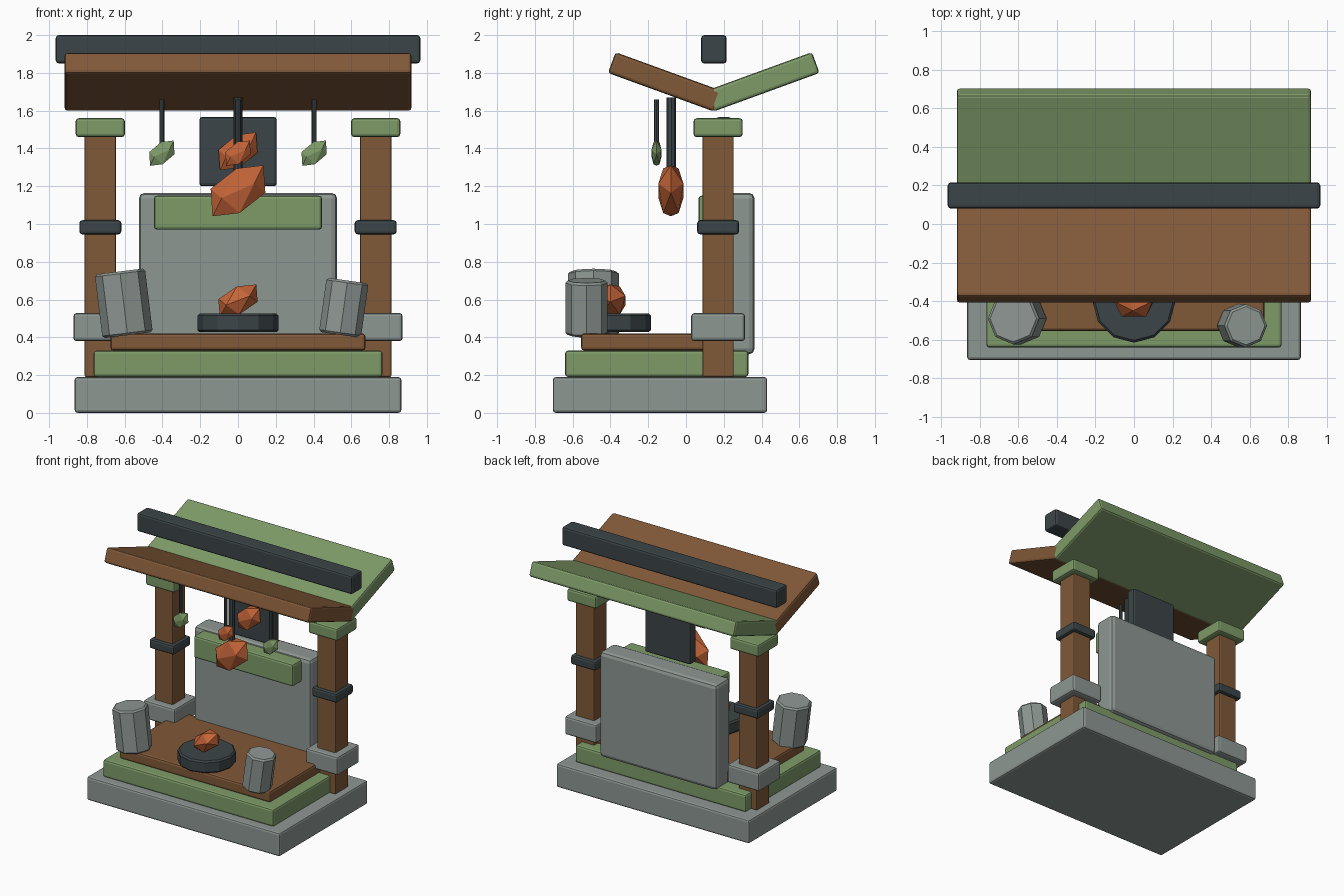
import bpy, bmesh
from math import radians
from mathutils import Matrix

if "Cube" in bpy.data.objects:
    bpy.data.objects.remove(bpy.data.objects["Cube"])


def material(name, rgb):
    m = bpy.data.materials.new(name)
    m.diffuse_color = (*rgb, 1)
    m.use_nodes = True
    m.node_tree.nodes["Principled BSDF"].inputs["Base Color"].default_value = m.diffuse_color
    return m


STONE = material("stone", (0.27, 0.31, 0.29))
GREEN = material("green_paint", (0.21, 0.33, 0.14))
WOOD = material("wood", (0.22, 0.10, 0.04))
DARK = material("dark_iron", (0.045, 0.06, 0.065))
EMBER = material("ember", (0.56, 0.13, 0.04))


def finish(name, bm, mat, loc, tilt=(0, 0, 0), bevel=0, segments=2):
    me = bpy.data.meshes.new(name)
    bm.to_mesh(me)
    bm.free()
    ob = bpy.data.objects.new(name, me)
    bpy.context.collection.objects.link(ob)
    me.materials.append(mat)
    ob.location = loc
    ob.rotation_euler = [radians(a) for a in tilt]
    if bevel:
        mod = ob.modifiers.new("bevel", 'BEVEL')
        mod.width = bevel
        mod.segments = segments
        mod.limit_method = 'ANGLE'
        mod.angle_limit = radians(50)
    return ob


def block(name, mat, size, loc, tilt=(0, 0, 0), bevel=0.016):
    bm = bmesh.new()
    bmesh.ops.create_cube(bm, size=1)
    bmesh.ops.scale(bm, vec=size, verts=bm.verts)
    return finish(name, bm, mat, loc, tilt, bevel)


def box(name, mat, x, y, z, bevel=0.016):
    # block given by its (min, max) range on each axis
    r = (x, y, z)
    return block(name, mat, [b - a for a, b in r], [(a + b) / 2 for a, b in r], bevel=bevel)


def drum(name, mat, radius, height, loc, sides, tilt=(0, 0, 0), bevel=0):
    bm = bmesh.new()
    bmesh.ops.create_cone(bm, cap_ends=True, segments=sides, radius1=radius,
                          radius2=radius, depth=height)
    return finish(name, bm, mat, loc, tilt, bevel, 1)


def gem(name, mat, loc, hx, hy, hz):
    # low-poly crystal leaning diagonally; hx, hy, hz are half extents
    bm = bmesh.new()
    bmesh.ops.create_icosphere(bm, subdivisions=1, radius=1)
    lean = Matrix(((0.653 * hx, 0, 0.93 * hx),
                   (0, hy / 0.85, 0),
                   (-0.59 * hz, 0, hz))).to_4x4()
    bm.transform(lean)
    return finish(name, bm, mat, loc)


# Stepped base
box("stone_base", STONE, (-0.865, 0.865), (-0.705, 0.43), (0, 0.19))
box("green_step", GREEN, (-0.765, 0.765), (-0.64, 0.33), (0.19, 0.33))
box("wood_floor", WOOD, (-0.675, 0.675), (-0.555, 0.22), (0.33, 0.42))

# Posts with footing, band and cap
for side, s in (("left", -1), ("right", 1)):
    for part, mat, w, z0, z1 in (("post", WOOD, 0.165, 0.19, 1.48),
                                 ("post_footing", STONE, 0.285, 0.38, 0.528),
                                 ("post_band", DARK, 0.222, 0.945, 1.02),
                                 ("post_cap", GREEN, 0.26, 1.46, 1.56)):
        block(f"{side}_{part}", mat, (w, w, z1 - z0), (s * 0.729, 0.17, (z0 + z1) / 2),
              bevel=0.008 if part == "post" else 0.016)

# Back wall, trim and dark plaque
box("back_wall", STONE, (-0.525, 0.525), (0.175, 0.363), (0.31, 1.165), 0.03)
box("wall_trim", GREEN, (-0.445, 0.445), (0.066, 0.2), (0.97, 1.15))
box("dark_plaque", DARK, (-0.205, 0.205), (0.16, 0.24), (1.2, 1.567))
gem("plaque_gem", EMBER, (0, 0.14, 1.385), 0.103, 0.05, 0.1)

# V-shaped roof and ridge beam
for name, mat, s in (("front_roof", WOOD, -1), ("back_roof", GREEN, 1)):
    block(name, mat, (1.836, 0.6, 0.117), (0, 0.147 + s * 0.258, 1.752), (s * 20, 0, 0))
box("ridge_beam", DARK, (-0.965, 0.965), (0.08, 0.215), (1.85, 2.0))

# Hanging crystals
for name, x, mat in (("left", -0.403, GREEN), ("middle", 0, EMBER), ("right", 0.403, GREEN)):
    drum(f"{name}_hanging_rod", DARK, 0.0135, 0.26, (x, -0.156, 1.53), 8)
    gem(f"{name}_hanging_gem", mat, (x, -0.156, 1.375), 0.067, 0.026, 0.067)
drum("lantern_rod", DARK, 0.024, 0.42, (0, -0.078, 1.46), 8)
gem("lantern_gem", EMBER, (0, -0.08, 1.176), 0.145, 0.066, 0.135)

# Fire bowl and ember
drum("fire_bowl", DARK, 0.215, 0.1, (0, -0.4, 0.477), 12, bevel=0.012)
gem("fire_ember", EMBER, (0, -0.4, 0.595), 0.104, 0.08, 0.085)

# Leaning cups
drum("left_cup", STONE, 0.134, 0.34, (-0.605, -0.49, 0.58), 8, (0, -7, 0), 0.012)
drum("right_cup", STONE, 0.112, 0.29, (0.56, -0.527, 0.557), 8, (0, 8, 0), 0.012)
